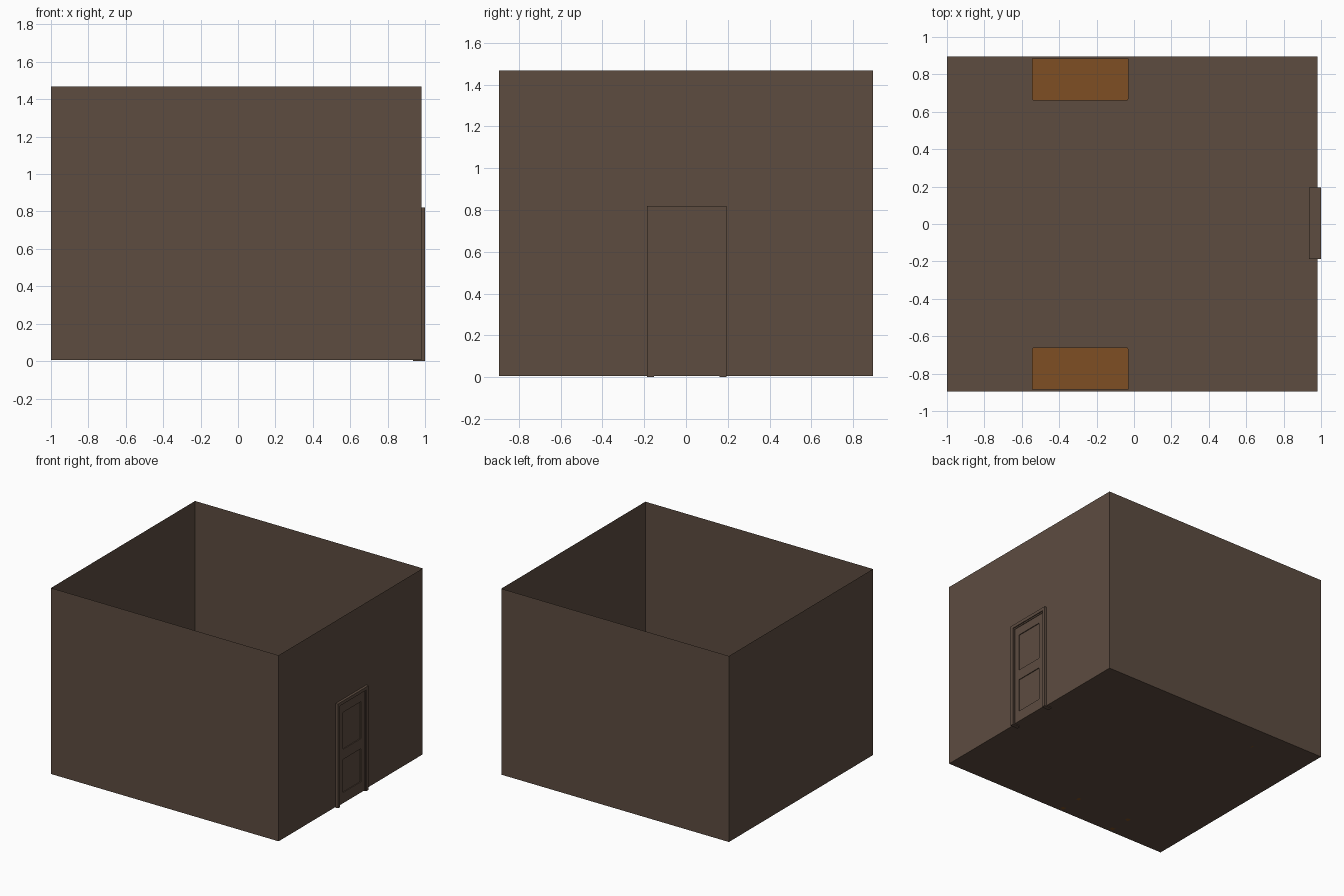
import bpy, bmesh
from mathutils import Vector

if "Cube" in bpy.data.objects:
    bpy.data.objects.remove(bpy.data.objects["Cube"])


def material(name, srgb):
    m = bpy.data.materials.new(name)
    lin = [(c / 255 / 12.92 if c < 11 else ((c / 255 + 0.055) / 1.055) ** 2.4) for c in srgb]
    m.diffuse_color = (*lin, 1)
    m.use_nodes = True
    m.node_tree.nodes["Principled BSDF"].inputs["Base Color"].default_value = m.diffuse_color
    return m


BROWN = material("dark brown", (93, 76, 64))
ORANGE = material("orange wood", (126, 79, 35))


def finish(name, bm, mat):
    me = bpy.data.meshes.new(name)
    bm.to_mesh(me)
    bm.free()
    ob = bpy.data.objects.new(name, me)
    me.materials.append(mat)
    bpy.context.collection.objects.link(ob)
    return ob


def add_box(bm, lo, hi):
    lo, hi = Vector(lo), Vector(hi)
    vs = bmesh.ops.create_cube(bm, size=1)["verts"]
    for v in vs:
        v.co = (lo + hi) / 2 + v.co * (hi - lo)
    return vs


def boxes(name, mat, spans):
    bm = bmesh.new()
    for lo, hi in spans:
        add_box(bm, lo, hi)
    return finish(name, bm, mat)


# room shell: floor and four paper-thin walls, open at the top
bm = bmesh.new()
add_box(bm, (-1, -0.895, 0.006), (0.98, 0.895, 1.468))
top = [f for f in bm.faces if f.normal.z > 0.5]
bmesh.ops.delete(bm, geom=top, context="FACES_ONLY")
finish("room_shell", bm, BROWN)

# door frame: outer casing plus a thinner inner stop
Y = 0.004
boxes("door_casing", BROWN, [
    ((0.935, Y - 0.19, 0), (1.0, Y - 0.165, 0.82)),
    ((0.935, Y + 0.165, 0), (1.0, Y + 0.19, 0.82)),
    ((0.935, Y - 0.165, 0.795), (1.0, Y + 0.165, 0.82)),
])
boxes("door_stop", BROWN, [
    ((0.943, Y - 0.165, 0), (0.993, Y - 0.157, 0.795)),
    ((0.943, Y + 0.157, 0), (0.993, Y + 0.165, 0.795)),
    ((0.943, Y - 0.157, 0.785), (0.993, Y + 0.157, 0.795)),
])

# door leaf: stiles, rails and two recessed panels
boxes("door_leaf", BROWN, [
    ((0.948, Y - 0.157, 0.006), (0.988, Y - 0.112, 0.785)),
    ((0.948, Y + 0.112, 0.006), (0.988, Y + 0.157, 0.785)),
    ((0.948, Y - 0.112, 0.006), (0.988, Y + 0.112, 0.09)),
    ((0.948, Y - 0.112, 0.35), (0.988, Y + 0.112, 0.43)),
    ((0.948, Y - 0.112, 0.72), (0.988, Y + 0.112, 0.785)),
])
boxes("door_panels", BROWN, [
    ((0.955, Y - 0.112, 0.09), (0.982, Y + 0.112, 0.35)),
    ((0.955, Y - 0.112, 0.43), (0.982, Y + 0.112, 0.72)),
])

# two matching tables against the front and back walls
X0, X1, Y0, Y1, H = -0.545, -0.03, 0.66, 0.885, 0.30
for side, label in ((-1, "front"), (1, "back")):
    ya, yb = sorted((side * Y0, side * Y1))
    bm = bmesh.new()
    add_box(bm, (X0, ya, H - 0.03), (X1, yb, H))
    # round the corners facing the room
    edges = [e for e in bm.edges
             if abs(e.verts[0].co.z - e.verts[1].co.z) > 0.01
             and abs(e.verts[0].co.y) < 0.7]
    bmesh.ops.bevel(bm, geom=edges, offset=0.012, segments=3, profile=0.5, affect="EDGES")
    finish(label + "_table_top", bm, ORANGE)
    t, g = 0.03, 0.012
    boxes(label + "_table_legs", ORANGE, [
        ((x, y, 0.006), (x + t, y + t, H - 0.03))
        for x in (X0 + g, X1 - g - t) for y in (ya + g, yb - g - t)])
